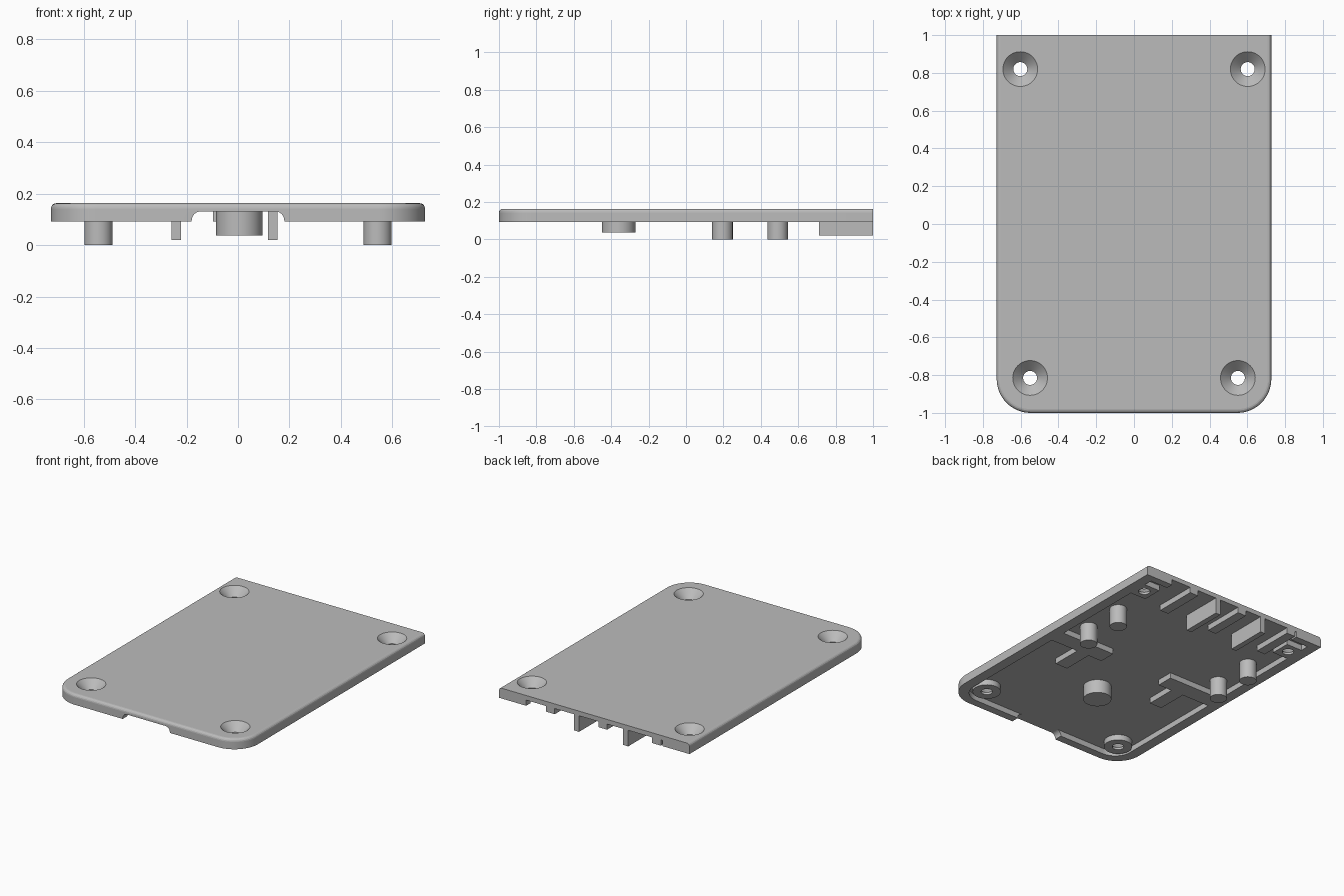
import bpy, bmesh
from math import sin, cos, pi, radians
from mathutils import Matrix

old = bpy.data.objects.get("Cube")
if old:
    bpy.data.objects.remove(old, do_unlink=True)

grey = bpy.data.materials.new("plain grey")
grey.use_nodes = True
colour = (0.5, 0.5, 0.5, 1)
grey.diffuse_color = colour
grey.node_tree.nodes["Principled BSDF"].inputs["Base Color"].default_value = colour

BOTTOM, FLOOR, TOP = 0.092, 0.131, 0.163
SINK = FLOOR + 0.01      # parts overlap the plate slightly


def finish(name, bm):
    bmesh.ops.recalc_face_normals(bm, faces=bm.faces)
    mesh = bpy.data.meshes.new(name)
    bm.to_mesh(mesh)
    bm.free()
    ob = bpy.data.objects.new(name, mesh)
    mesh.materials.append(grey)
    bpy.context.collection.objects.link(ob)
    return ob


def box(name, x0, x1, y0, y1, z0, z1):
    bm = bmesh.new()
    size = Matrix.Diagonal((abs(x1 - x0), y1 - y0, z1 - z0, 1))
    place = Matrix.Translation(((x0 + x1) / 2, (y0 + y1) / 2, (z0 + z1) / 2))
    bmesh.ops.create_cube(bm, size=1, matrix=place @ size)
    return finish(name, bm)


def cylinder(name, x, y, z0, z1, r0, r1=None):
    bm = bmesh.new()
    bmesh.ops.create_cone(bm, cap_ends=True, segments=48, radius1=r0,
                          radius2=r0 if r1 is None else r1, depth=z1 - z0,
                          matrix=Matrix.Translation((x, y, (z0 + z1) / 2)))
    return finish(name, bm)


def slab(name, hx, y0, y1, r, z0, z1, fillet=0):
    """Rectangle with rounded front corners and an optional top fillet."""
    pts = [(hx, y1), (-hx, y1)]
    for side, start in ((-1, pi), (1, 1.5 * pi)):
        for i in range(17):
            a = start + i * pi / 32
            pts.append((side * (hx - r) + r * cos(a), y0 + r + r * sin(a)))
    bm = bmesh.new()
    face = bm.faces.new([bm.verts.new((x, y, z0)) for x, y in pts])
    up = bmesh.ops.extrude_face_region(bm, geom=[face])["geom"]
    bmesh.ops.translate(bm, vec=(0, 0, z1 - z0),
                        verts=[v for v in up if isinstance(v, bmesh.types.BMVert)])
    if fillet:
        rim = [e for e in bm.edges if all(v.co.z > z1 - 1e-4 for v in e.verts)
               and not all(v.co.y > y1 - 1e-4 for v in e.verts)]
        bmesh.ops.bevel(bm, geom=rim, offset=fillet, segments=4, profile=0.5,
                        affect='EDGES')
    return finish(name, bm)


def cut(ob, cutters):
    bpy.context.view_layer.objects.active = ob
    for c in cutters:
        c.hide_render = True
        mod = ob.modifiers.new("cut", 'BOOLEAN')
        mod.operation, mod.solver, mod.object = 'DIFFERENCE', 'EXACT', c
        bpy.ops.object.modifier_apply(modifier=mod.name)


parts, cutters = [], []

# Plate, hollowed from below and open at the back
plate = slab("cover_plate", 0.727, -1, 1, 0.18, BOTTOM, TOP, 0.02)
recess = slab("recess_cutter", 0.655, -0.945, 0.95, 0.125, 0, FLOOR)
opening = box("back_opening_cutter", -0.52, 0.52, 0.9, 1.1, 0, FLOOR)

# Front notch with rounded upper corners
bm = bmesh.new()
outline = [(0.18, 0.0), (-0.18, 0.0)]
for side, start in ((-1, pi), (1, pi / 2)):
    for i in range(9):
        a = start - i * pi / 16
        outline.append((side * 0.145 + 0.035 * cos(a), FLOOR - 0.035 + 0.035 * sin(a)))
face = bm.faces.new([bm.verts.new((x, -1.1, z)) for x, z in outline])
out = bmesh.ops.extrude_face_region(bm, geom=[face])["geom"]
bmesh.ops.translate(bm, vec=(0, 0.2, 0),
                    verts=[v for v in out if isinstance(v, bmesh.types.BMVert)])
notch = finish("front_notch_cutter", bm)
cut(plate, [recess, opening, notch])
cutters += [recess, opening, notch]
parts.append(plate)

# Countersunk screw holes with bosses beneath
for side, word in ((1, "left"), (-1, "right")):
    bosses = (
        (0.55, -0.815, cylinder(f"front_{word}_boss", side * 0.55, -0.815,
                                BOTTOM, FLOOR, 0.09)),
        (0.602, 0.82, box(f"back_{word}_boss", side * 0.535, side * 0.657,
                          0.75, 0.89, BOTTOM, FLOOR)))
    for x, y, boss in bosses:
        sink = cylinder("countersink_cutter", side * x, y, 0.108, 0.173, 0.037, 0.102)
        hole = cylinder("hole_cutter", side * x, y, 0, 0.2, 0.037)
        cut(plate, [sink, hole])
        cut(boss, [sink, hole])
        cutters += [sink, hole]
        parts.append(boss)

    # Side pegs
    for y, place in ((0.195, "middle"), (0.49, "rear")):
        parts.append(cylinder(f"{place}_{word}_peg", side * 0.543, y, 0, SINK, 0.055))

    # Branching support ribs
    parts.append(box(f"{word}_cross_rib", side * 0.24, side * 0.66,
                     -0.04, 0.078, BOTTOM, SINK))
    parts.append(box(f"{word}_rib_leg", side * 0.347, side * 0.442,
                     -0.255, -0.035, BOTTOM, SINK))

# Central peg
parts.append(cylinder("central_peg", 0.005, -0.36, 0.037, SINK, 0.09))

# Low ribs and tall fins at the back
for i, x in enumerate((0.335, -0.065, -0.475)):
    parts.append(box(f"back_rib_{i + 1}", x - 0.033, x + 0.033, 0.7, 1, BOTTOM, SINK))
for word, x in (("left", 0.135), ("right", -0.24)):
    parts.append(box(f"{word}_fin", x - 0.019, x + 0.019, 0.71, 1, 0.02, SINK))

for c in cutters:
    bpy.data.objects.remove(c, do_unlink=True)

bpy.ops.object.select_all(action='DESELECT')
for ob in parts:
    ob.select_set(True)
bpy.context.view_layer.objects.active = plate
bpy.ops.object.shade_smooth_by_angle(angle=radians(10))
